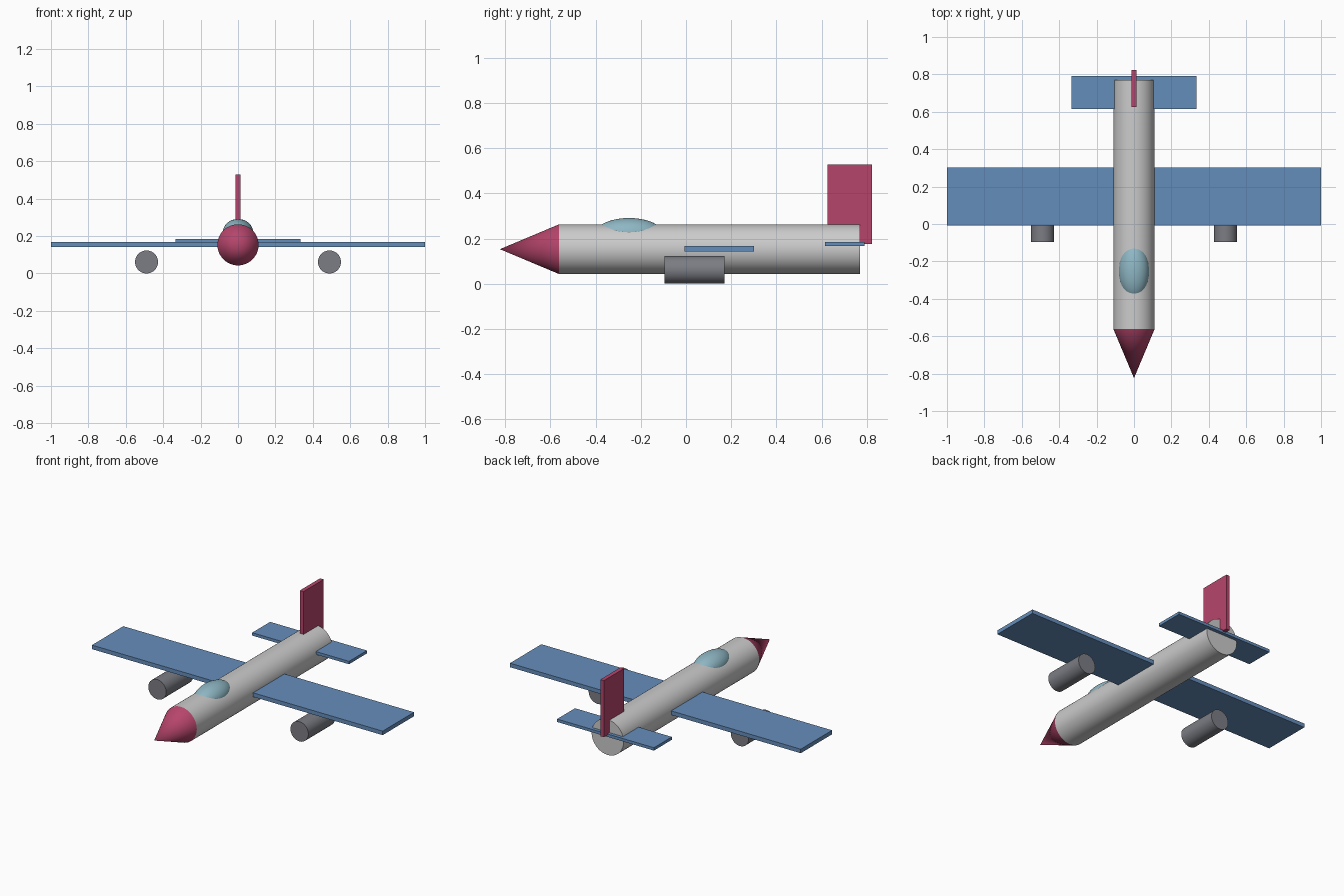
import bpy
from math import pi, radians

if "Cube" in bpy.data.objects:
    bpy.data.objects.remove(bpy.data.objects["Cube"])

AXIS_Z = 0.153   # height of the fuselage centre line
RADIUS = 0.11    # fuselage radius


def material(name, rgb):
    mat = bpy.data.materials.new(name)
    mat.diffuse_color = (*rgb, 1)
    mat.use_nodes = True
    mat.node_tree.nodes["Principled BSDF"].inputs["Base Color"].default_value = mat.diffuse_color
    return mat


BLUE = material("wing_blue", (0.13, 0.27, 0.50))
RED = material("crimson", (0.47, 0.06, 0.15))
GLASS = material("canopy_glass", (0.27, 0.47, 0.55))
DARK = material("engine_grey", (0.20, 0.205, 0.23))


def finish(name, mat=None, smooth=False):
    obj = bpy.context.object
    obj.name = name
    bpy.ops.object.transform_apply(location=False, rotation=True, scale=True)
    if smooth:
        bpy.ops.object.shade_smooth_by_angle(angle=radians(35))
    if mat:
        obj.data.materials.append(mat)
    return obj


def box(name, x, y, z, mat):
    """Box from (min, max) ranges on each axis."""
    ranges = (x, y, z)
    bpy.ops.mesh.primitive_cube_add(size=1, location=[(a + b) / 2 for a, b in ranges])
    bpy.context.object.scale = [b - a for a, b in ranges]
    return finish(name, mat)


def tube(name, x, z, y0, y1, r_front, r_back, mat=None):
    """Cylinder or cone lying along y, from y0 (front) to y1 (back)."""
    bpy.ops.mesh.primitive_cone_add(vertices=48, radius1=r_back, radius2=r_front,
                                    depth=y1 - y0, location=(x, (y0 + y1) / 2, z),
                                    rotation=(pi / 2, 0, 0))
    return finish(name, mat, smooth=True)


# Fuselage and pointed nose
tube("fuselage", 0, AXIS_Z, -0.562, 0.77, RADIUS, RADIUS)
tube("nose_cone", 0, AXIS_Z, -0.824, -0.562, 0, RADIUS, RED)

# Canopy: ellipsoid sunk into the fuselage
bpy.ops.mesh.primitive_uv_sphere_add(segments=48, ring_count=24, radius=1,
                                     location=(0, -0.252, 0.22))
bpy.context.object.scale = (0.081, 0.151, 0.071)
finish("canopy", GLASS, smooth=True)

# Wing, tailplane and fin
box("wing", (-1, 1), (-0.007, 0.301), (0.142, 0.167), BLUE)
box("tailplane", (-0.333, 0.333), (0.615, 0.791), (0.167, 0.185), BLUE)
box("tail_fin", (-0.0125, 0.0125), (0.626, 0.824), (0.177, 0.529), RED)

# Engines hanging below the wing
for side, sx in (("left", -1), ("right", 1)):
    tube(side + "_engine", sx * 0.489, 0.0615, -0.095, 0.17, 0.0615, 0.0615, DARK)
